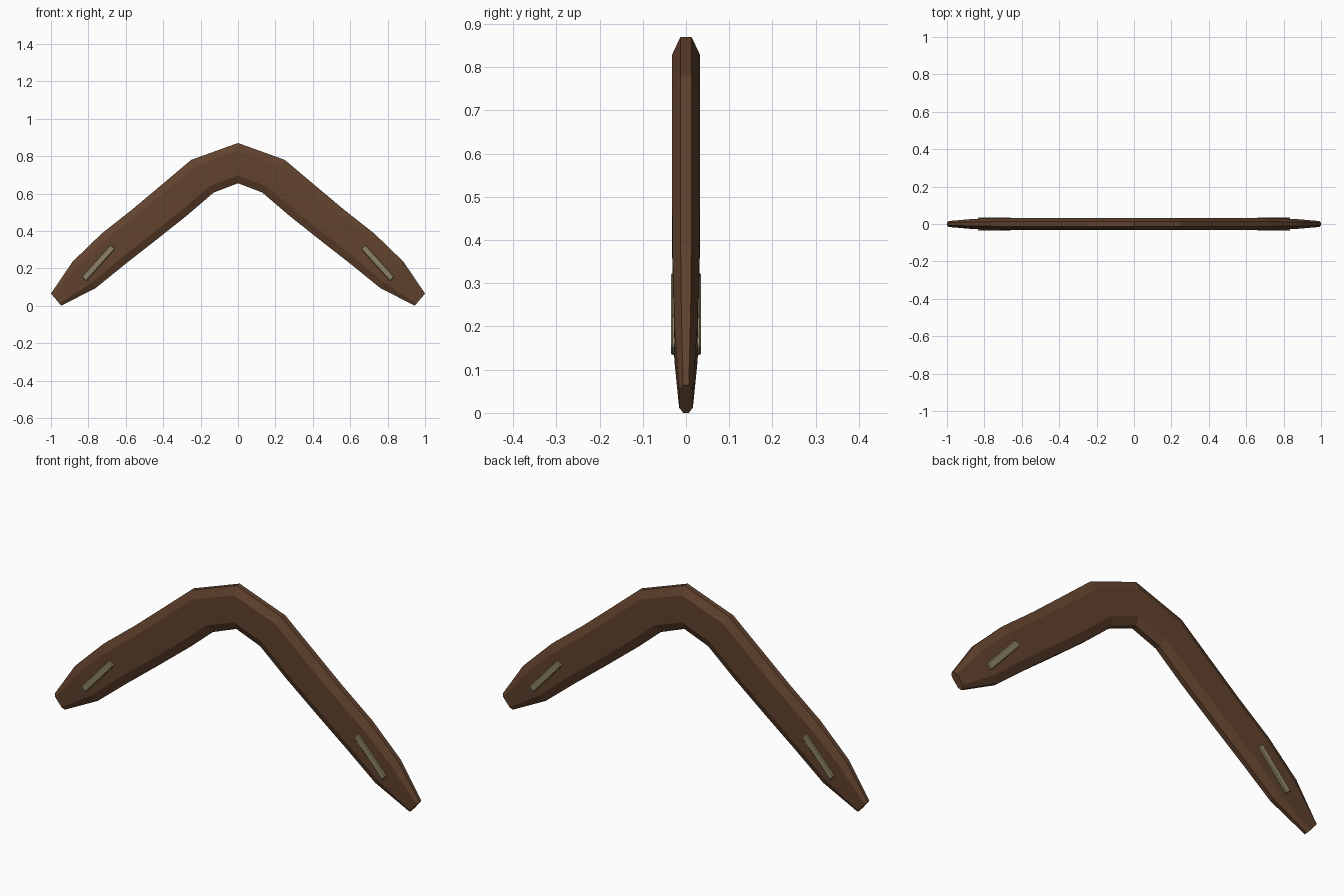
import bpy, bmesh, math
from mathutils import Vector

if "Cube" in bpy.data.objects:
    bpy.data.objects.remove(bpy.data.objects["Cube"])


def material(name, rgb):
    m = bpy.data.materials.new(name)
    m.diffuse_color = (*rgb, 1)
    m.use_nodes = True
    m.node_tree.nodes["Principled BSDF"].inputs["Base Color"].default_value = m.diffuse_color
    return m


def finish(bm, name, mat):
    bmesh.ops.recalc_face_normals(bm, faces=bm.faces)
    me = bpy.data.meshes.new(name)
    bm.to_mesh(me)
    bm.free()
    me.materials.append(mat)
    ob = bpy.data.objects.new(name, me)
    bpy.context.collection.objects.link(ob)
    return ob


wood = material("dark brown wood", (0.120, 0.055, 0.027))
inlay = material("dull khaki", (0.27, 0.225, 0.135))

# Stations from the bend to the right tip: outer x, z, inner x, z, half thickness
half = [
    (0.00, 0.875, 0.00, 0.66, 0.032),
    (0.25, 0.785, 0.13, 0.61, 0.032),
    (0.41, 0.65, 0.27, 0.49, 0.032),
    (0.565, 0.52, 0.44, 0.355, 0.032),
    (0.73, 0.39, 0.60, 0.23, 0.031),
    (0.885, 0.24, 0.76, 0.10, 0.027),
    (1.00, 0.07, 0.945, 0.005, 0.016),
]
stations = [(-a, b, -c, d, t) for a, b, c, d, t in half[:0:-1]] + half

# Octagonal section: fraction across the blade, fraction of half thickness
section = [(0, -.4), (.19, -1), (.81, -1), (1, -.4),
           (1, .4), (.81, 1), (.19, 1), (0, .4)]

# Curved blade lofted through the stations
bm = bmesh.new()
rings = []
for ox, oz, ix, iz, t in stations:
    o, i = Vector((ox, 0, oz)), Vector((ix, 0, iz))
    rings.append([bm.verts.new(o.lerp(i, f) + Vector((0, y * t, 0)))
                  for f, y in section])
for a, b in zip(rings, rings[1:]):
    for k in range(8):
        n = (k + 1) % 8
        bm.faces.new((a[k], a[n], b[n], b[k]))
bm.faces.new(rings[0])
bm.faces.new(rings[-1])
blade = finish(bm, "boomerang_blade", wood)
blade.location.z = -0.005

# Inlay bars passing through both arms, showing on front and back
for side, label in ((-1, "left"), (1, "right")):
    bm = bmesh.new()
    bmesh.ops.create_cube(bm, size=1)
    bmesh.ops.scale(bm, vec=(0.232, 0.07, 0.034), verts=bm.verts)
    bmesh.ops.bevel(bm, geom=bm.edges[:], offset=0.004, segments=1,
                    affect='EDGES')
    bar = finish(bm, label + "_inlay_bar", inlay)
    bar.location = (side * 0.747, 0, 0.229)
    bar.rotation_euler.y = side * math.radians(48)
